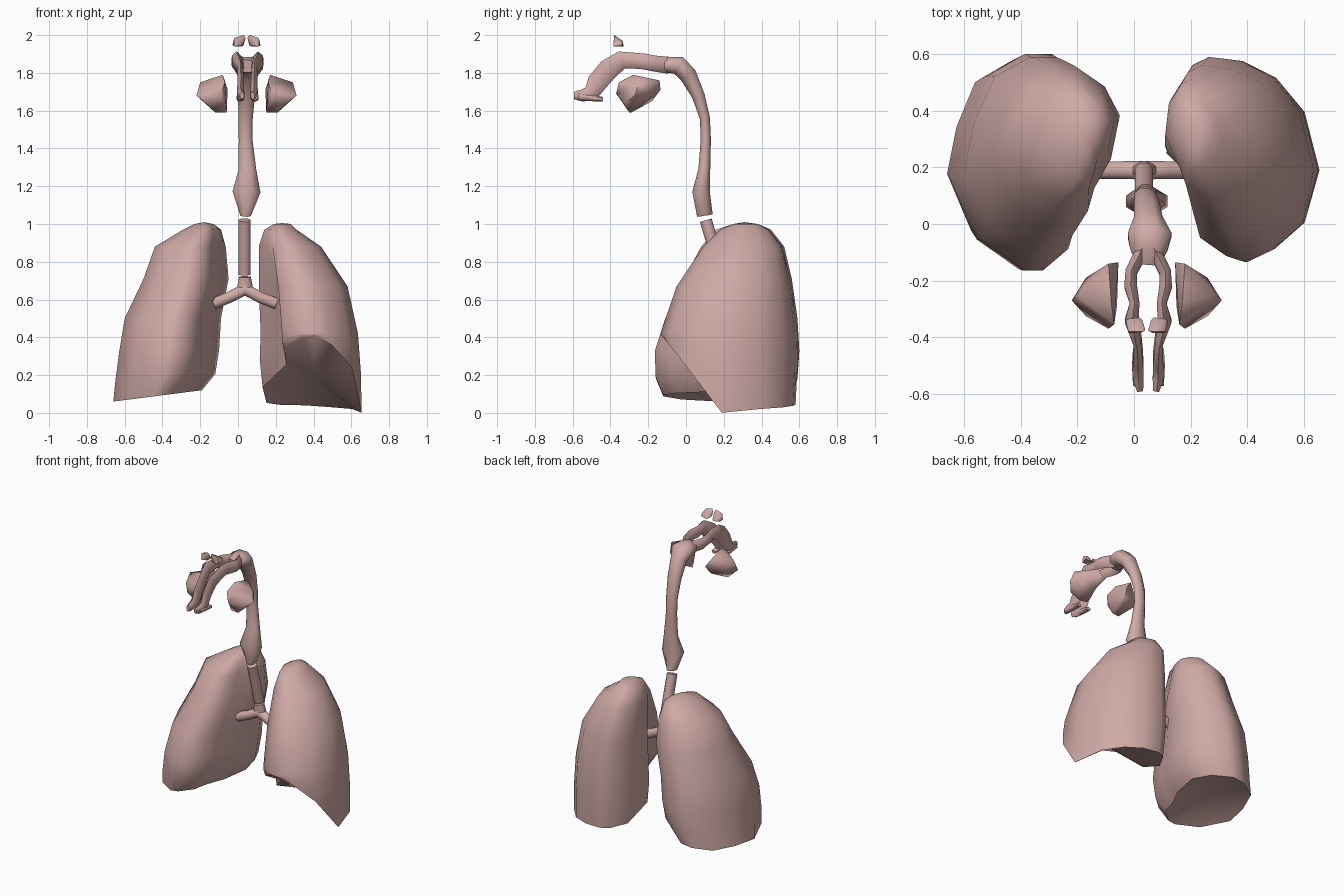
import bpy, bmesh, math
from mathutils import Vector

MID = 0.045   # mirror plane of the head cavities

tissue = bpy.data.materials.new("tissue")
tissue.diffuse_color = (0.62, 0.40, 0.38, 1)


def finish(bm, name):
    bmesh.ops.remove_doubles(bm, verts=bm.verts, dist=0.003)
    bmesh.ops.recalc_face_normals(bm, faces=bm.faces)
    me = bpy.data.meshes.new(name)
    bm.to_mesh(me)
    bm.free()
    me.materials.append(tissue)
    ob = bpy.data.objects.new(name, me)
    bpy.context.collection.objects.link(ob)
    return ob


def bridge(bm, rings):
    for a, b in zip(rings, rings[1:]):
        n = len(a)
        for i in range(n):
            bm.faces.new((a[i], a[(i + 1) % n], b[(i + 1) % n], b[i]))


def tube(name, rows, side, sides=8):
    """rows: (x, y, z, half width along side, half width across)"""
    bm = bmesh.new()
    pts = [Vector(r[:3]) for r in rows]
    rings = []
    for i, r in enumerate(rows):
        t = (pts[min(i + 1, len(pts) - 1)] - pts[max(i - 1, 0)]).normalized()
        s = Vector(side)
        s = (s - t * s.dot(t)).normalized()
        n = t.cross(s)
        ring = []
        for k in range(sides):
            a = 2 * math.pi * (k + 0.5) / sides
            ring.append(bm.verts.new(pts[i] + s * r[3] * math.cos(a) + n * r[4] * math.sin(a)))
        rings.append(ring)
    bridge(bm, rings)
    bm.faces.new(rings[0])
    bm.faces.new(rings[-1])
    return finish(bm, name)


def hull(name, points, mirror):
    bm = bmesh.new()
    for x, y, z in points:
        bm.verts.new((2 * MID - x if mirror else x, y, z))
    bmesh.ops.convex_hull(bm, input=bm.verts)
    return finish(bm, name)


def lung(name, outline, rows, rim, top, under, dent=0):
    """rows: (z, medial x, lateral x, front y, back y); rim(u, y) gives the lower edge height"""
    bm = bmesh.new()
    rings = []
    for z, xm, xl, yf, yb in rows:
        ring = []
        for i, (u, v) in enumerate(outline):
            if i == len(outline) - 1 and z < 0.8:   # hollow where the branch enters
                u, v = u + dent, v + dent
            x, y, h = xm + u * (xl - xm), yf + v * (yb - yf), z
            if z < 0.42:
                low = rim(u, y)
                h = low + z / 0.42 * (0.42 - low)
            ring.append(bm.verts.new((x, y, h)))
        rings.append(ring)
    bridge(bm, rings)
    for ring, tip in ((rings[0], top), (rings[-1], under)):
        c = bm.verts.new(tip)
        for i in range(len(ring)):
            bm.faces.new((ring[i], ring[(i + 1) % len(ring)], c))
    return finish(bm, name)


def slanted_rim(u, y):
    # front edge sweeps up, back edge hangs low, medial corner is lifted
    keys = [(-0.14, 0.41), (-0.02, 0.25), (0.12, 0.14), (0.19, 0.0), (0.6, 0.03)]
    low = keys[0][1]
    for (y0, z0), (y1, z1) in zip(keys, keys[1:]):
        if y >= y0:
            low = z0 + (z1 - z0) * min(1, (y - y0) / (y1 - y0))
    return min(0.41, low + (1 - u) * max(0.02, 0.18 - 0.5 * abs(y - 0.15)))


# lungs
lung("lung_a",
     [(0, .69), (.12, .87), (.36, 1), (.54, 1), (.79, .9), (.93, .67), (1, .43),
      (.82, .14), (.54, 0), (.42, 0), (.25, .1), (.2, .24), (.07, .42)],
     [(1.0, -.13, -.23, .25, .38), (.97, -.09, -.29, .16, .45), (.88, -.065, -.44, .08, .52),
      (.71, -.05, -.50, -.01, .56), (.5, -.09, -.60, -.11, .59), (.3, -.10, -.63, -.165, .60),
      (.12, -.12, -.65, -.16, .59), (0, -.19, -.66, -.12, .57)],
     lambda u, y: .06 + .06 * (1 - u), (-.18, .31, 1.01), (-.42, .22, .17))
lung("lung_b",
     [(0, .53), (.04, .8), (.17, .96), (.28, 1), (.5, .98), (.72, .9), (.9, .74),
      (1, .45), (.9, .19), (.7, .06), (.53, 0), (.4, .03), (.22, .12), (.15, .27)],
     [(1.0, .19, .28, .25, .38), (.97, .14, .31, .18, .44), (.88, .11, .44, .09, .51),
      (.67, .11, .58, -.05, .56), (.42, .12, .635, -.135, .59), (.22, .115, .65, -.135, .59),
      (0, .13, .655, -.13, .58)],
     slanted_rim, (.235, .31, 1.005), (.40, .23, .19), .09)

# windpipe and its two branches
tube("windpipe", [(.035, .105, 1.02, .035, .035), (.035, .14, .9, .035, .035),
                  (.035, .185, .735, .035, .035)], (1, 0, 0))
tube("branch_stem", [(.037, .185, .72, .033, .033), (.037, .19, .68, .042, .033),
                     (.037, .19, .63, .05, .03)], (1, 0, 0))
tube("branch_arms", [(-.13, .19, .578, .034, .032), (-.05, .19, .61, .034, .032),
                     (.037, .19, .655, .035, .037), (.12, .19, .61, .034, .032),
                     (.205, .19, .578, .034, .032)], (0, 1, 0))

# throat, curving forward at the top
tube("throat", [(.04, .10, 1.045, .03, .045), (.045, .08, 1.17, .08, .05),
                (.05, .097, 1.29, .05, .034), (.04, .105, 1.45, .039, .029),
                (.04, .10, 1.56, .041, .029), (.045, .065, 1.68, .048, .037),
                (.05, .01, 1.79, .055, .05), (.055, -.04, 1.84, .083, .054),
                (.052, -.09, 1.842, .072, .046), (.048, -.14, 1.835, .045, .035)], (1, 0, 0))

# paired nasal passages and sinuses
cheek = [(-.22, -.27, 1.68), (-.20, -.25, 1.75), (-.17, -.19, 1.70), (-.09, -.14, 1.76),
         (-.055, -.135, 1.71), (-.08, -.28, 1.79), (-.07, -.355, 1.75), (-.09, -.37, 1.69),
         (-.17, -.325, 1.64), (-.06, -.29, 1.59), (-.12, -.30, 1.59), (-.07, -.18, 1.65)]
brow = [(-.03, -.34, 1.945), (-.02, -.335, 1.97), (.03, -.34, 1.945), (.02, -.33, 1.94),
        (-.02, -.385, 1.94), (.025, -.385, 1.945), (.04, -.375, 1.985), (-.02, -.38, 1.985),
        (.03, -.38, 2.0)]
passage = [(.03, -.09, 1.84, .026, .045), (-.01, -.17, 1.85, .024, .042),
           (-.012, -.22, 1.86, .026, .042), (.002, -.28, 1.865, .02, .042),
           (-.008, -.34, 1.868, .028, .048), (.012, -.41, 1.82, .016, .056),
           (.015, -.47, 1.75, .02, .054), (.014, -.505, 1.69, .022, .042),
           (.015, -.55, 1.68, .022, .032), (.022, -.592, 1.68, .012, .02)]
for tag, mirror in (("a", False), ("b", True)):
    hull("cheek_sinus_" + tag, cheek, mirror)
    hull("brow_sinus_" + tag, brow, mirror)
    rows = [((2 * MID + .01 - r[0]) if mirror else r[0],) + r[1:] for r in passage]
    tube("nasal_passage_" + tag, rows, (1, 0, 0), 6)
    x = .09 if mirror else .012
    tube("nostril_floor_" + tag, [(x, -.44, 1.66, .018, .012), (x, -.5, 1.668, .022, .018),
                                  (x, -.57, 1.675, .018, .022)], (1, 0, 0), 6)

# smooth shading with crisp creases
for ob in bpy.data.objects:
    ob.select_set(True)
    bpy.context.view_layer.objects.active = ob
bpy.ops.object.shade_smooth_by_angle(angle=1.1)
